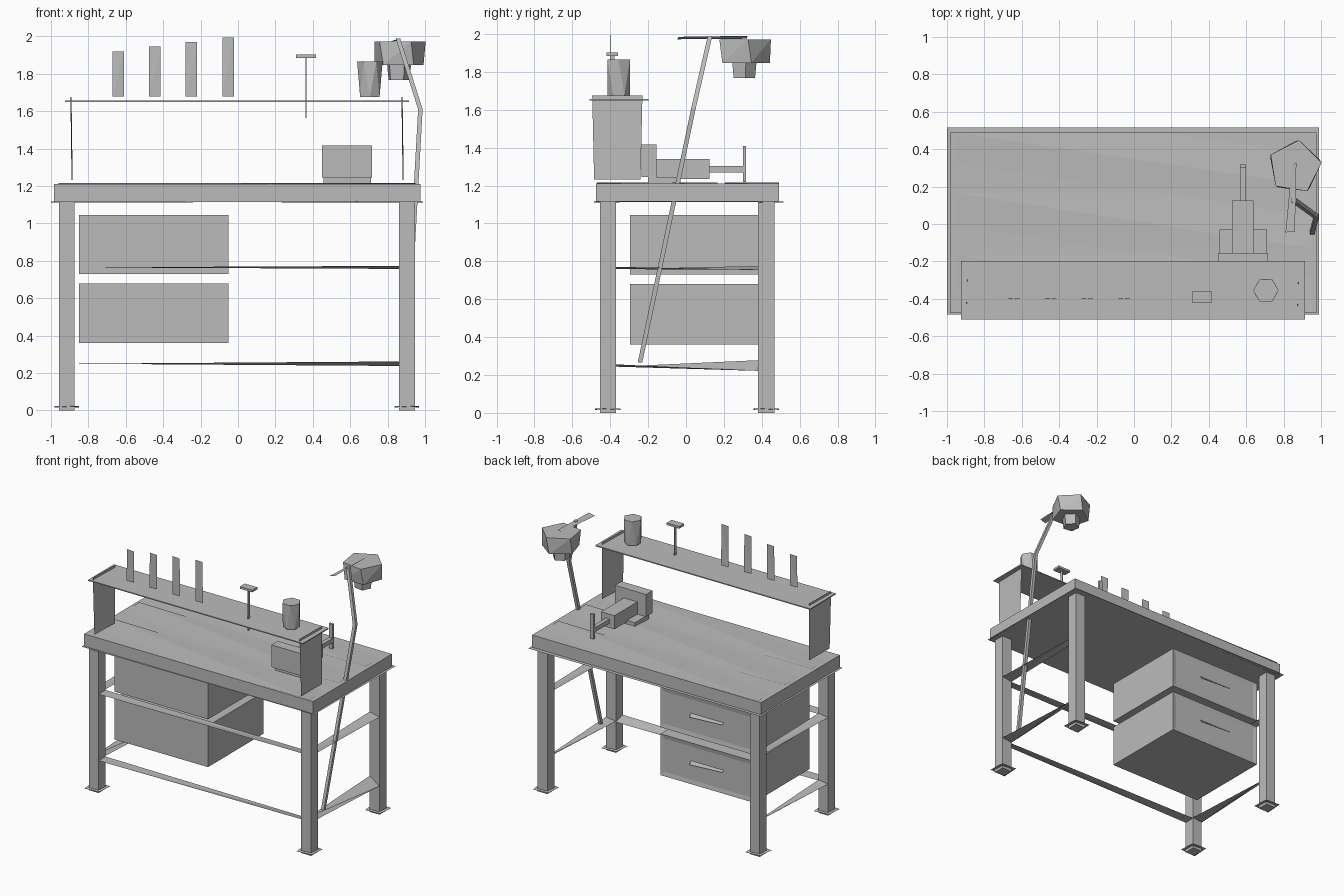
import bpy, bmesh, math
from mathutils import Vector, Matrix

cube = bpy.data.objects.get("Cube")
if cube:
    bpy.data.objects.remove(cube, do_unlink=True)

grey = bpy.data.materials.new("plain_grey")
grey.use_nodes = True
grey.diffuse_color = (0.5, 0.5, 0.5, 1)
grey.node_tree.nodes["Principled BSDF"].inputs["Base Color"].default_value = (0.5, 0.5, 0.5, 1)


def finish(name, bm):
    mesh = bpy.data.meshes.new(name)
    bm.to_mesh(mesh)
    bm.free()
    mesh.materials.append(grey)
    obj = bpy.data.objects.new(name, mesh)
    bpy.context.collection.objects.link(obj)
    return obj


def box_mesh(x, y, z):
    """Box spanning the given (low, high) ranges."""
    bm = bmesh.new()
    size = [r[1] - r[0] for r in (x, y, z)]
    mid = [(r[0] + r[1]) / 2 for r in (x, y, z)]
    bmesh.ops.create_cube(bm, size=1, matrix=Matrix.Translation(mid) @ Matrix.Diagonal((*size, 1)))
    return bm


def box(name, x, y, z):
    return finish(name, box_mesh(x, y, z))


def sheet(name, *corners):
    """Thin sheet, folded along the diagonal from its first to its third corner."""
    bm = bmesh.new()
    v = [bm.verts.new(c) for c in corners]
    bm.faces.new((v[0], v[1], v[2]))
    bm.faces.new((v[0], v[2], v[3]))
    return finish(name, bm)


def flat(name, x, y, z, twist=0.0):
    """Level sheet whose first and third corners rise and the others drop."""
    hi, lo = z + twist, z - twist
    return sheet(name, (x[0], y[1], hi), (x[0], y[0], lo), (x[1], y[0], hi), (x[1], y[1], lo))


def drum(name, sides, centre, r_low, r_high, z, phase, twist=0):
    """Low-poly drum with an optional turn between its two rings."""
    bm = bmesh.new()
    rings = []
    for r, h, turn in ((r_low, z[0], twist), (r_high, z[1], 0)):
        angles = [math.radians(phase + turn) + math.tau * i / sides for i in range(sides)]
        rings.append([bm.verts.new((centre[0] + r * math.cos(a), centre[1] + r * math.sin(a), h))
                      for a in angles])
    low, high = rings
    for i in range(sides):
        j = (i + 1) % sides
        bm.faces.new((low[i], low[j], high[j]))
        bm.faces.new((low[i], high[j], high[i]))
    bm.faces.new(high)
    bm.faces.new(low[::-1])
    return finish(name, bm)


def rod(name, points, r):
    """Square rod following a bent path."""
    bm = bmesh.new()
    rings = []
    for p in points:
        rings.append([bm.verts.new(Vector(p) + Vector((a * r, b * r, 0)))
                      for a, b in ((-1, -1), (1, -1), (1, 1), (-1, 1))])
    for a, b in zip(rings, rings[1:]):
        for i in range(4):
            j = (i + 1) % 4
            bm.faces.new((a[i], a[j], b[j], b[i]))
    bm.faces.new(rings[0][::-1])
    bm.faces.new(rings[-1])
    return finish(name, bm)


# Worktop with its lower rim and three planks
box("worktop", (-0.985, 0.975), (-0.475, 0.49), (1.115, 1.21))
flat("worktop_rim", (-1, 0.99), (-0.485, 0.515), 1.114, 0.003)
for i, y in enumerate(((-0.47, -0.165), (-0.13, 0.165), (0.205, 0.49))):
    flat(f"plank_{i + 1}", (-0.96, 0.95), y, 1.211, 0.006)

# Legs and foot plates
leg_x = {"left": (0.86, 0.945), "right": (-0.957, -0.875)}
leg_y = {"front": (-0.455, -0.37), "back": (0.38, 0.466)}
for side, x in leg_x.items():
    for end, y in leg_y.items():
        box(f"{end}_{side}_leg", x, y, (0, 1.115))
        flat(f"{end}_{side}_foot", (x[0] - 0.024, x[1] + 0.024),
             (y[0] - 0.024, y[1] + 0.024), 0.02, 0.004)

# Twisted rails between the legs
x0, x1 = leg_x["right"][1], leg_x["left"][0]
y0, y1 = leg_y["front"][1], leg_y["back"][0]
for level, z, dz, side_dz in (("lower", 0.25, 0.012, 0.028), ("upper", 0.765, 0.008, 0.01)):
    fy = leg_y["front"]
    sheet(f"{level}_front_rail", (x0, fy[0], z), (x1, fy[0], z + dz),
          (x1, fy[1], z - dz), (x0, fy[1], z))
    for side, x in leg_x.items():
        sheet(f"{level}_{side}_rail", (x[0], y0, z - 0.006), (x[1], y0, z + 0.006),
              (x[1], y1, z - side_dz), (x[0], y1, z + side_dz))

# Drawers with framed faces and sliver handles
for level, z in (("lower", (0.36, 0.68)), ("upper", (0.73, 1.045))):
    bm = box_mesh((-0.85, -0.05), (-0.295, 0.385), z)
    face = max(bm.faces, key=lambda f: f.calc_center_median().y)
    bmesh.ops.inset_region(bm, faces=[face], thickness=0.045, depth=-0.006)
    finish(f"{level}_drawer", bm)
    mid = sum(z) / 2
    sheet(f"{level}_drawer_handle", (-0.59, 0.382, mid + 0.02), (-0.31, 0.382, mid + 0.02),
          (-0.31, 0.40, mid - 0.005), (-0.59, 0.40, mid + 0.01))

# Raised shelf on two side panels
box("shelf", (-0.925, 0.914), (-0.51, -0.197), (1.65, 1.658))
for side, x in (("right", -0.89), ("left", 0.88)):
    sheet(f"{side}_shelf_panel", (x - 0.006, -0.495, 1.675), (x, -0.485, 1.232),
          (x + 0.006, -0.24, 1.232), (x, -0.23, 1.675))

# Row of upright blades, each taller than the last
for i in range(4):
    x = -0.641 + 0.196 * i
    top = 1.92 + 0.025 * i
    sheet(f"blade_{i + 1}", (x - 0.031, -0.402, 1.678), (x + 0.031, -0.398, 1.678),
          (x + 0.031, -0.402, top), (x - 0.031, -0.398, top))

# Small hammer standing through the shelf
box("hammer_head", (0.31, 0.417), (-0.42, -0.36), (1.885, 1.902))
box("hammer_handle", (0.361, 0.367), (-0.402, -0.378), (1.565, 1.888))

# Faceted pot
drum("pot", 6, (0.705, -0.355), 0.06, 0.068, (1.675, 1.865), 0, 30)

# Vise
box("vise_base", (0.457, 0.712), (-0.2, -0.03), (1.21, 1.245))
box("vise_jaw", (0.45, 0.717), (-0.235, -0.155), (1.245, 1.417))
box("vise_body", (0.525, 0.64), (-0.155, 0.125), (1.235, 1.34))
box("vise_screw", (0.567, 0.6), (0.125, 0.31), (1.27, 1.303))
box("vise_handle", (0.568, 0.598), (0.3, 0.318), (1.22, 1.41))

# Lamp: bent arm, flat strip, shade and bulb
rod("lamp_arm", ((0.9, -0.243, 0.265), (0.975, 0.04, 1.61), (0.855, 0.127, 1.99)), 0.012)
sheet("lamp_strip", (0.81, -0.045, 1.972), (0.86, -0.04, 1.985),
      (0.868, 0.325, 1.99), (0.845, 0.32, 1.975))
drum("lamp_shade", 5, (0.86, 0.305), 0.138, 0.145, (1.848, 1.972), 9, 8)
drum("lamp_bulb", 5, (0.858, 0.305), 0.06, 0.068, (1.768, 1.85), 9)
